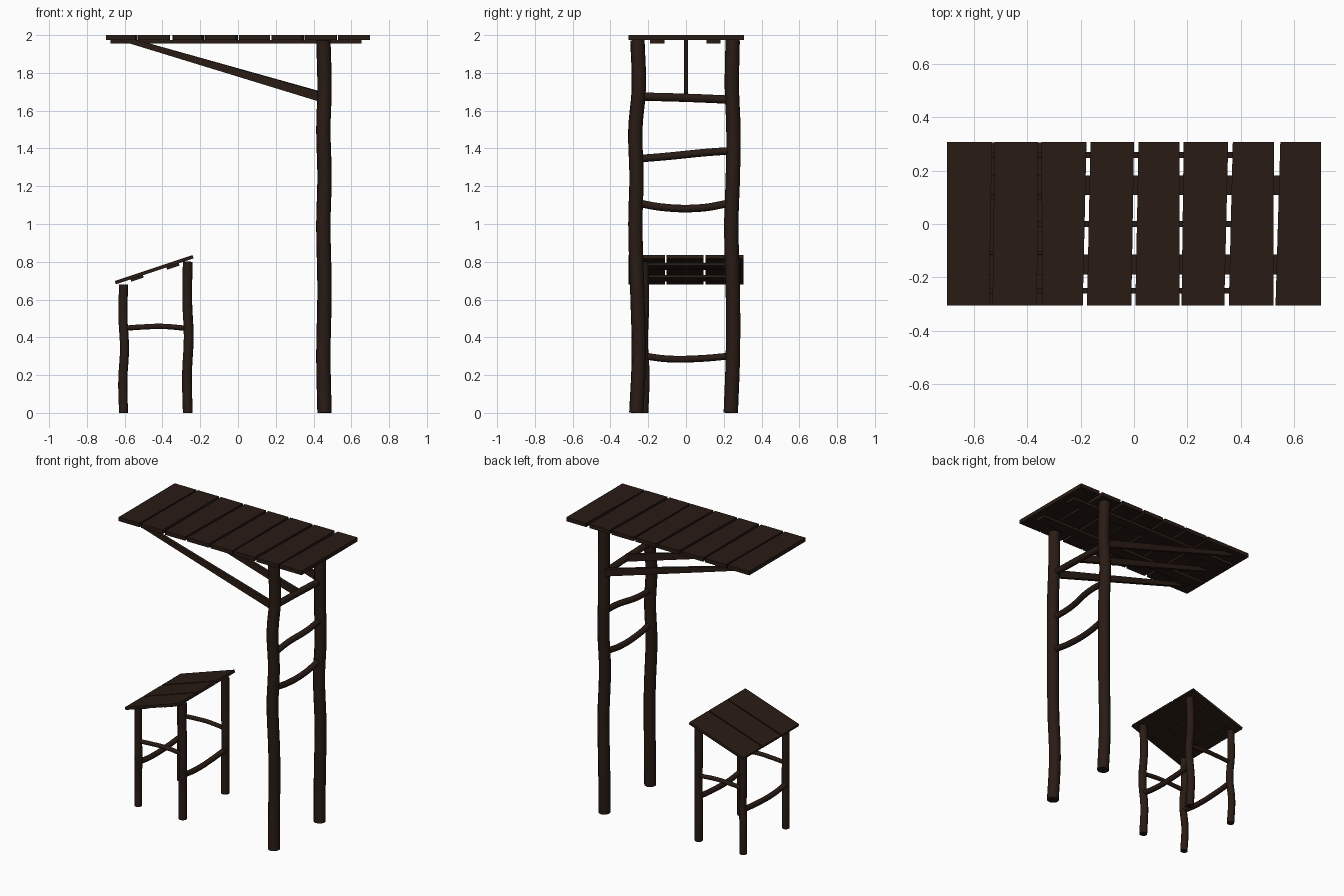
import bpy, bmesh, math
from mathutils import Matrix, Vector

if "Cube" in bpy.data.objects:
    bpy.data.objects.remove(bpy.data.objects["Cube"])

wood = bpy.data.materials.new("dark_wood")
wood.diffuse_color = (0.022, 0.011, 0.007, 1)
wood.use_nodes = True
wood.node_tree.nodes["Principled BSDF"].inputs["Base Color"].default_value = wood.diffuse_color


def add_mesh(name, bm):
    bmesh.ops.recalc_face_normals(bm, faces=bm.faces)
    me = bpy.data.meshes.new(name)
    bm.to_mesh(me)
    bm.free()
    ob = bpy.data.objects.new(name, me)
    bpy.context.collection.objects.link(ob)
    me.materials.append(wood)
    return ob


def prism(name, outline, axis_from, axis_to, axis):
    """Extrude a 2D outline along y ('y': outline is x,z) or z ('z': outline is x,y)."""
    bm = bmesh.new()
    put = (lambda a, b, t: (a, t, b)) if axis == 'y' else (lambda a, b, t: (a, b, t))
    face = bm.faces.new([bm.verts.new(put(a, b, axis_from)) for a, b in outline])
    ext = bmesh.ops.extrude_face_region(bm, geom=[face])
    delta = Vector(put(0, 0, axis_to - axis_from))
    bmesh.ops.translate(bm, vec=delta, verts=[g for g in ext["geom"] if isinstance(g, bmesh.types.BMVert)])
    return add_mesh(name, bm)


def branch(name, pts, radius):
    """Slightly crooked round pole through the given points."""
    cu = bpy.data.curves.new(name, 'CURVE')
    cu.dimensions = '3D'
    cu.bevel_depth = radius
    cu.bevel_resolution = 4
    cu.resolution_u = 5
    cu.use_fill_caps = True
    sp = cu.splines.new('BEZIER')
    sp.bezier_points.add(len(pts) - 1)
    for bp, p in zip(sp.bezier_points, pts):
        bp.co = p
        bp.handle_left_type = bp.handle_right_type = 'AUTO'
    ob = bpy.data.objects.new(name, cu)
    bpy.context.collection.objects.link(ob)
    bpy.ops.object.select_all(action='DESELECT')
    ob.select_set(True)
    bpy.context.view_layer.objects.active = ob
    bpy.ops.object.convert(target='MESH')
    ob = bpy.context.view_layer.objects.active
    ob.data.materials.clear()
    ob.data.materials.append(wood)
    bpy.ops.object.shade_smooth_by_angle(angle=math.radians(40))
    return ob


# Roof planks: (left top, left bottom, right top, right bottom) edges in x
planks = [(-.70, -.70, -.532, -.542), (-.522, -.53, -.36, -.363), (-.347, -.343, -.178, -.192),
          (-.163, -.176, 0, -.01), (.017, .005, .17, .17), (.186, .178, .353, .338),
          (.37, .355, .524, .522), (.548, .53, .70, .70)]
for i, (lt, lb, rt, rb) in enumerate(planks):
    prism(f"roof_plank_{i+1}", [(lb, -.305), (rb, -.305), (rt, .308), (lt, .308)], 1.973, 2.0, 'z')

# Battens under the roof
for name, y0, y1 in (("front", -.19, -.115), ("back", .108, .182)):
    prism(f"roof_batten_{name}", [(-.675, y0), (.655, y0), (.655, y1), (-.675, y1)], 1.955, 1.973, 'z')

# Diagonal braces, flat-cut against the roof
for name, y, xe in (("front", -.25, .44), ("middle", 0, .455), ("back", .258, .44)):
    prism(f"brace_{name}", [(-.63, 1.973), (-.53, 1.973), (xe, 1.697), (xe, 1.645)], y - .011, y + .011, 'y')

# Tall crooked posts
zs = (0, .3, .65, 1.0, 1.25, 1.5, 1.72, 1.973)
front_y = (-.263, -.25, -.258, -.268, -.262, -.268, -.25, -.257)
back_y = (.237, .248, .248, .24, .248, .251, .243, .247)
for name, ys in (("front", front_y), ("back", back_y)):
    branch(f"post_{name}", [(.455 + .003 * (-1) ** k, y, z) for k, (y, z) in enumerate(zip(ys, zs))], .038)

# Rungs between the posts
px = .455
branch("rung_top", [(px, -.25, 1.675), (px, 0, 1.668), (px, .24, 1.658)], .022)
branch("rung_middle", [(px, -.26, 1.345), (px - .01, -.1, 1.358), (px + .01, .1, 1.378), (px, .24, 1.388)], .02)
branch("rung_low", [(px, -.26, 1.112), (px, -.12, 1.088), (px, .08, 1.085), (px, .24, 1.112)], .02)

# Table legs: short at the left, tall at the right
for xn, x, top, r in (("low", -.606, .68, .024), ("high", -.266, .80, .026)):
    for yn, y in (("front", -.225), ("back", .24)):
        wob = ((0, 0), (-.004, .006), (.005, -.003), (-.003, .004), (0, 0))
        branch(f"table_leg_{xn}_{yn}",
               [(x + dx, y + dy, top * k / 4) for k, (dx, dy) in enumerate(wob)], r)

# Table stretchers
for xn, x in (("low", -.606), ("high", -.266)):
    branch(f"table_stretcher_{xn}", [(x, -.225, .302), (x, -.1, .286), (x, .08, .288), (x, .24, .302)], .018)
for yn, y in (("front", -.225), ("back", .24)):
    branch(f"table_rail_{yn}", [(-.606, y, .448), (-.5, y, .455), (-.4, y, .458), (-.266, y, .447)], .014)

# Sloping table top, three planks on two battens
c, s = (-.444, .758), math.atan2(.137, .41)


def sloped(u0, u1, v0, v1):
    ca, sa = math.cos(s), math.sin(s)
    return [(c[0] + u * ca - v * sa, c[1] + u * sa + v * ca)
            for u, v in ((u0, v0), (u1, v0), (u1, v1), (u0, v1))]


for i, (y0, y1) in enumerate(((-.305, -.112), (-.103, .092), (.103, .305))):
    prism(f"table_plank_{i+1}", sloped(-.217, .217, -.009, .009), y0, y1, 'y')
for n, u0 in (("low", -.135), ("high", .065)):
    prism(f"table_batten_{n}", sloped(u0, u0 + .07, -.022, -.009), -.27, .27, 'y')
